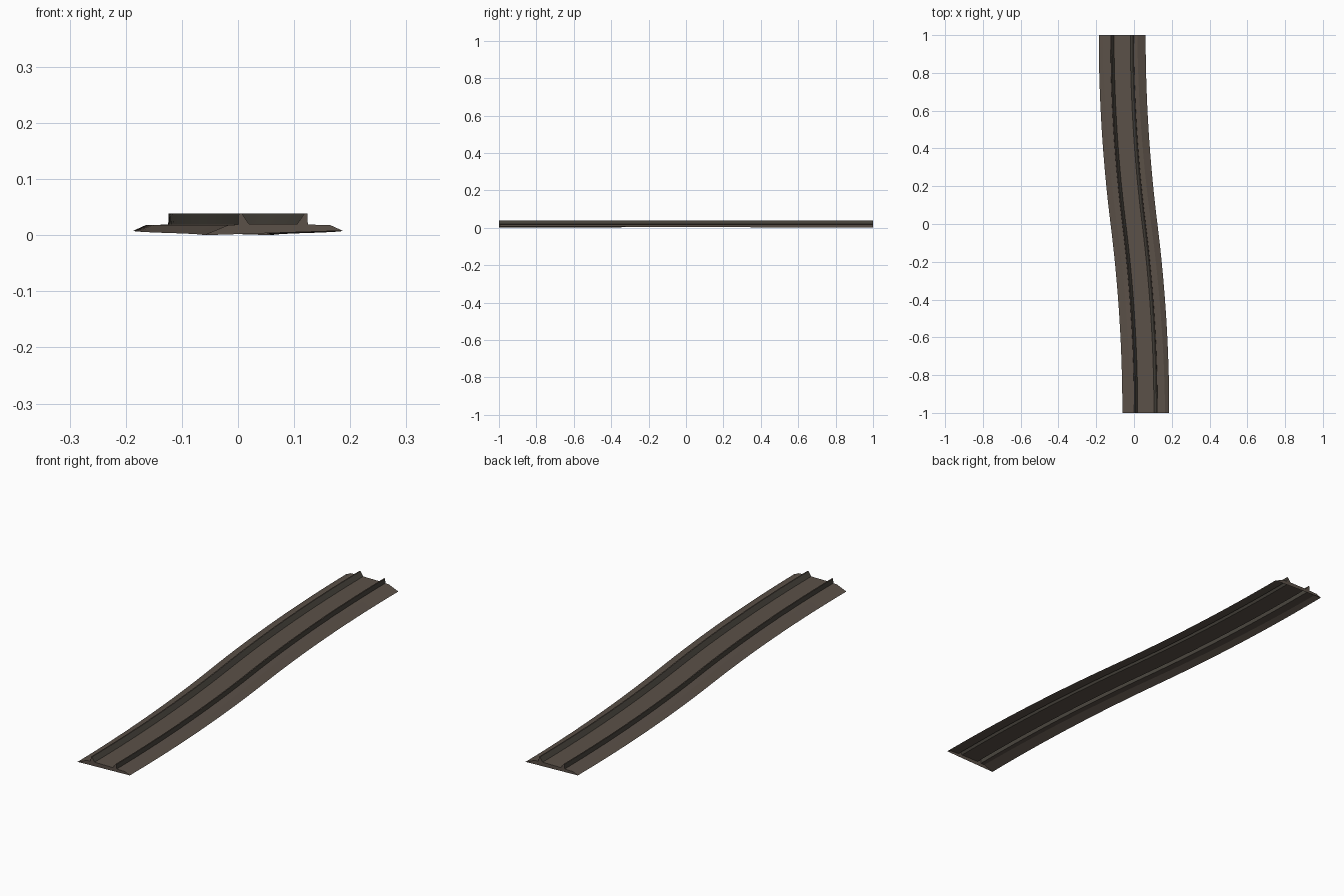
import bpy, bmesh

if "Cube" in bpy.data.objects:
    bpy.data.objects.remove(bpy.data.objects["Cube"])

def material(name, rgb):
    m = bpy.data.materials.new(name)
    m.diffuse_color = (*rgb, 1)
    m.use_nodes = True
    m.node_tree.nodes["Principled BSDF"].inputs["Base Color"].default_value = m.diffuse_color
    return m

brown = material("earth brown", (0.105, 0.082, 0.065))
dark = material("dark rail", (0.068, 0.060, 0.048))
STEPS = 32

def centre(y):
    # S-bend made of two opposite gentle arcs
    x = 0.0625 * (1 - (1 - abs(y)) ** 2)
    return x if y < 0 else -x

def section(y):
    # open cross-section from left edge to right edge; banking swaps sides along the bend
    b = -y
    zl, zr = 0.004 - 0.004 * b, 0.004 + 0.004 * b
    wl, wr = 0.033 + 0.011 * b, 0.033 - 0.011 * b
    return [(-0.124, zl), (-0.124 + wl, 0.018),
            (-0.062, 0.019), (-0.061, 0.039), (-0.056, 0.039), (-0.043, 0.020),
            (0.043, 0.020), (0.056, 0.039), (0.061, 0.039), (0.062, 0.019),
            (0.124 - wr, 0.018), (0.124, zr)]

RAIL_SIDES = {2, 4, 6, 8}

# Track bed with raised hollow rails, swept along the bend, open underneath
bm = bmesh.new()
rows = []
for i in range(STEPS + 1):
    y = -1 + 2 * i / STEPS
    rows.append([bm.verts.new((centre(y) + u, y, z)) for u, z in section(y)])
for a, b in zip(rows, rows[1:]):
    for k in range(len(a) - 1):
        f = bm.faces.new((a[k], a[k + 1], b[k + 1], b[k]))
        f.material_index = 1 if k in RAIL_SIDES else 0

# End caps
bm.faces.new(rows[0][::-1])
bm.faces.new(rows[-1])
bm.normal_update()
for f in bm.faces:
    if len(f.verts) > 4 and f.normal.y * f.calc_center_median().y < 0:
        f.normal_flip()

mesh = bpy.data.meshes.new("track_bed")
bm.to_mesh(mesh)
bm.free()
mesh.materials.append(brown)
mesh.materials.append(dark)
bpy.context.collection.objects.link(bpy.data.objects.new("track_bed", mesh))
